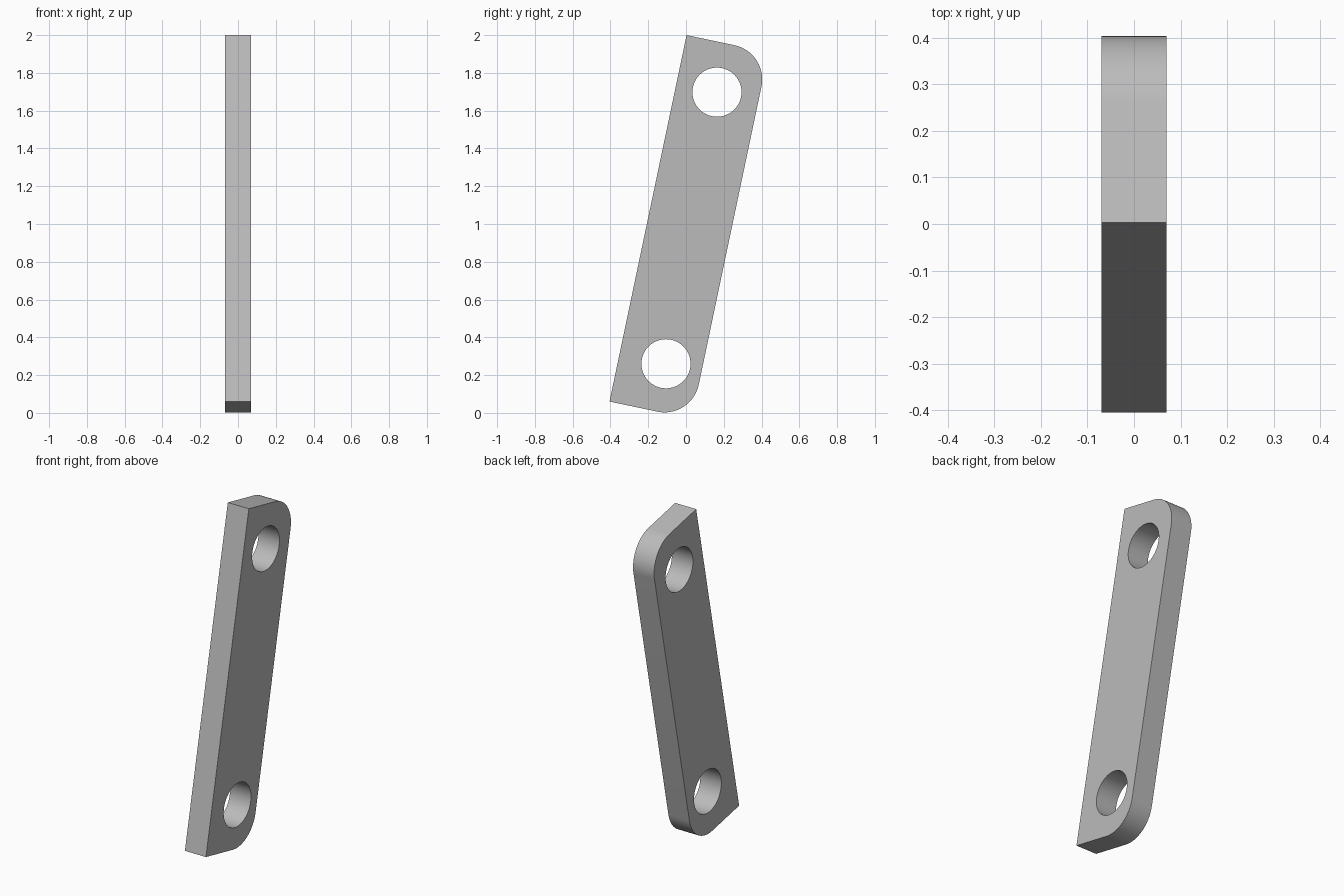
import bpy
import bmesh
from math import cos, sin, pi, tau
from mathutils import Vector, Matrix

cube = bpy.data.objects.get("Cube")
if cube:
    bpy.data.objects.remove(cube, do_unlink=True)

THICKNESS = 0.14
WIDTH = 0.444
CORNER = 0.185
HOLE = 0.13

# Plain grey metal
grey = bpy.data.materials.new("grey_metal")
colour = (0.5, 0.5, 0.5, 1)
grey.use_nodes = True
grey.diffuse_color = colour
grey.node_tree.nodes["Principled BSDF"].inputs["Base Color"].default_value = colour

# Bar axes in the side plane (y, z)
low = Vector((-0.405, 0.06))
high = Vector((0.003, 2.0))
along = (high - low).normalized()
across = Vector((along.y, -along.x))


def arc(centre, radius, start, sweep, steps):
    """Points on an arc, with angles measured from across towards along."""
    return [centre + radius * (cos(a) * across + sin(a) * along)
            for a in (start + sweep * i / steps for i in range(steps + 1))]


# Outline: square front corners, rounded back corners
inner = across * (WIDTH - CORNER)
outline = [high, low]
outline += arc(low + inner + along * CORNER, CORNER, -pi / 2, pi / 2, 24)
outline += arc(high + inner - along * CORNER, CORNER, 0, pi / 2, 24)

# Pin holes near both ends
holes = [arc(Vector(c), HOLE, 0, tau, 64)[:-1]
         for c in ((-0.106, 0.26), (0.164, 1.698))]

# Fill the pierced profile and give it thickness
bm = bmesh.new()
for loop in [outline] + holes:
    verts = [bm.verts.new((-THICKNESS / 2, p.x, p.y)) for p in loop]
    for i, v in enumerate(verts):
        bm.edges.new((verts[i - 1], v))
bmesh.ops.triangle_fill(bm, edges=bm.edges[:], use_beauty=True, normal=(-1, 0, 0))
side = bmesh.ops.extrude_face_region(bm, geom=bm.faces[:], use_keep_orig=True)
moved = [g for g in side["geom"] if isinstance(g, bmesh.types.BMVert)]
bmesh.ops.translate(bm, verts=moved, vec=(THICKNESS, 0, 0))
bmesh.ops.recalc_face_normals(bm, faces=bm.faces[:])

mesh = bpy.data.meshes.new("link_bar")
bm.to_mesh(mesh)
bm.free()
mesh.materials.append(grey)
bar = bpy.data.objects.new("link_bar", mesh)
bpy.context.collection.objects.link(bar)

# Smooth rounds with crisp rims
bpy.ops.object.select_all(action="DESELECT")
bar.select_set(True)
bpy.context.view_layer.objects.active = bar
bpy.ops.object.shade_smooth_by_angle(angle=pi / 6)
